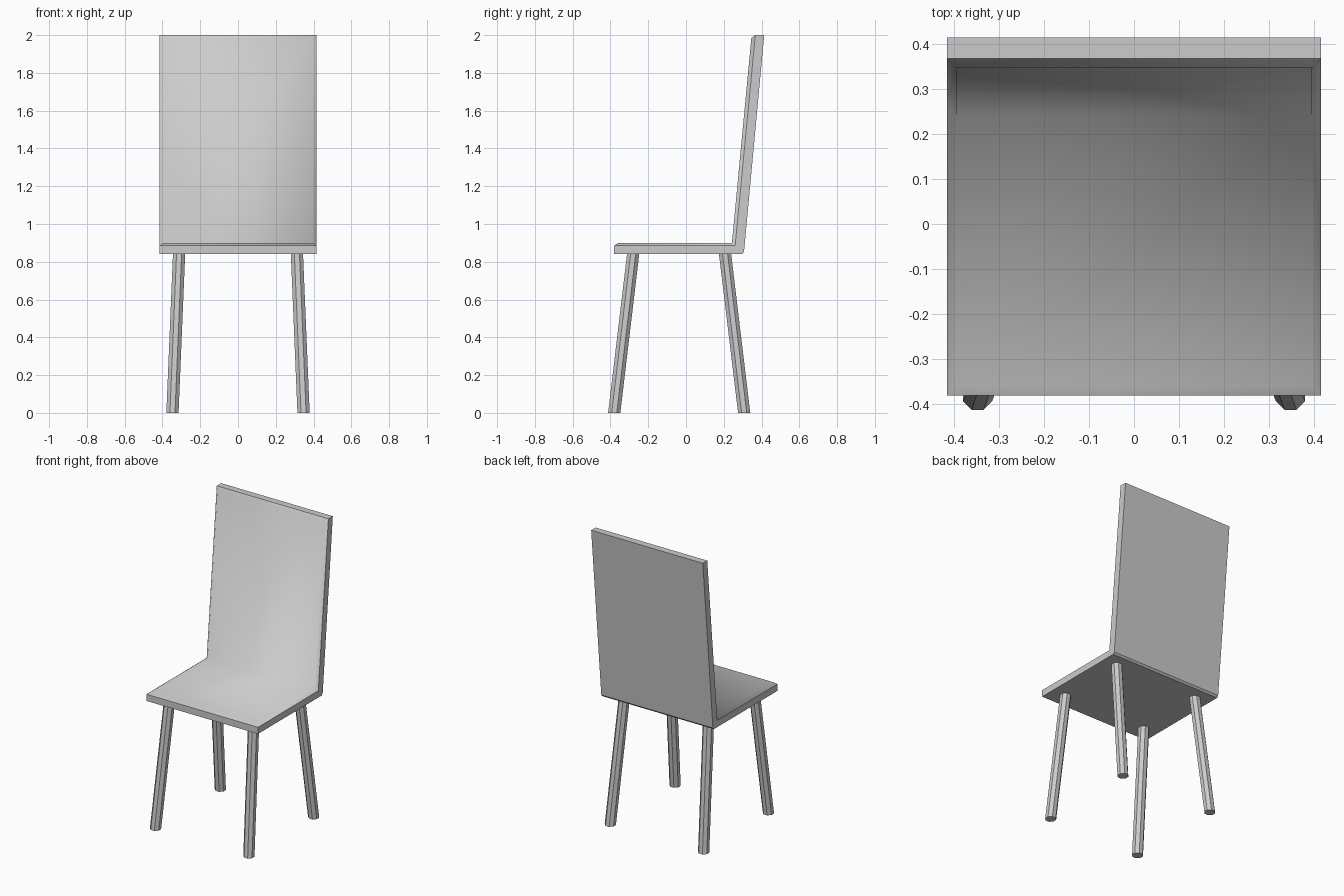
import bpy, bmesh, math
from mathutils import Vector

if "Cube" in bpy.data.objects:
    bpy.data.objects.remove(bpy.data.objects["Cube"])


def finish(name, bm):
    bmesh.ops.recalc_face_normals(bm, faces=bm.faces)
    mesh = bpy.data.meshes.new(name)
    bm.to_mesh(mesh)
    bm.free()
    ob = bpy.data.objects.new(name, mesh)
    bpy.context.collection.objects.link(ob)
    return ob


# Seat and backrest: one L-shaped shell with a chamfered inner rim
W, INSET = 0.415, 0.02
# side outline (y, z): front bottom, front lip, inner corner, top front, top back, heel
outer = [(-0.38, 0.84), (-0.38, 0.885), (0.26, 0.885), (0.367, 2.0),
         (0.414, 2.0), (0.307, 0.852), (0.296, 0.84)]
inner = [(-0.36, 0.90), (0.243, 0.90), (0.346, 1.985)]

bm = bmesh.new()
L = [bm.verts.new((-W, y, z)) for y, z in outer]
R = [bm.verts.new((W, y, z)) for y, z in outer]
li = [bm.verts.new((-W + INSET, y, z)) for y, z in inner]
ri = [bm.verts.new((W - INSET, y, z)) for y, z in inner]

bm.faces.new(L)
bm.faces.new(R)
for a, b in ((0, 1), (3, 4), (4, 5), (5, 6), (6, 0)):
    bm.faces.new((L[a], L[b], R[b], R[a]))

# sitting surfaces and their chamfers share smooth shading
soft = []
for i in range(2):
    soft.append(bm.faces.new((li[i], li[i + 1], ri[i + 1], ri[i])))
    soft.append(bm.faces.new((L[i + 1], L[i + 2], li[i + 1], li[i])))
    soft.append(bm.faces.new((R[i + 1], R[i + 2], ri[i + 1], ri[i])))
soft.append(bm.faces.new((L[1], li[0], ri[0], R[1])))
soft.append(bm.faces.new((L[3], li[2], ri[2], R[3])))
for f in soft:
    f.smooth = True
finish("seat_and_backrest", bm)


# Splayed octagonal legs
def leg(name, foot, top, radius=0.035, sides=8):
    bm = bmesh.new()
    rings = []
    for c in (Vector(foot), Vector(top)):
        ring = []
        for k in range(sides):
            a = math.tau * (k + 0.5) / sides
            ring.append(bm.verts.new(c + Vector((math.cos(a), math.sin(a), 0)) * radius))
        rings.append(ring)
    for k in range(sides):
        n = (k + 1) % sides
        bm.faces.new((rings[0][k], rings[0][n], rings[1][n], rings[1][k]))
    for ring in rings:
        bm.faces.new(ring)
    finish(name, bm)


for side, s in (("left", -1), ("right", 1)):
    leg(f"front_leg_{side}", (s * 0.347, -0.38, 0), (s * 0.312, -0.28, 0.84))
    leg(f"back_leg_{side}", (s * 0.347, 0.308, 0), (s * 0.312, 0.207, 0.84))
